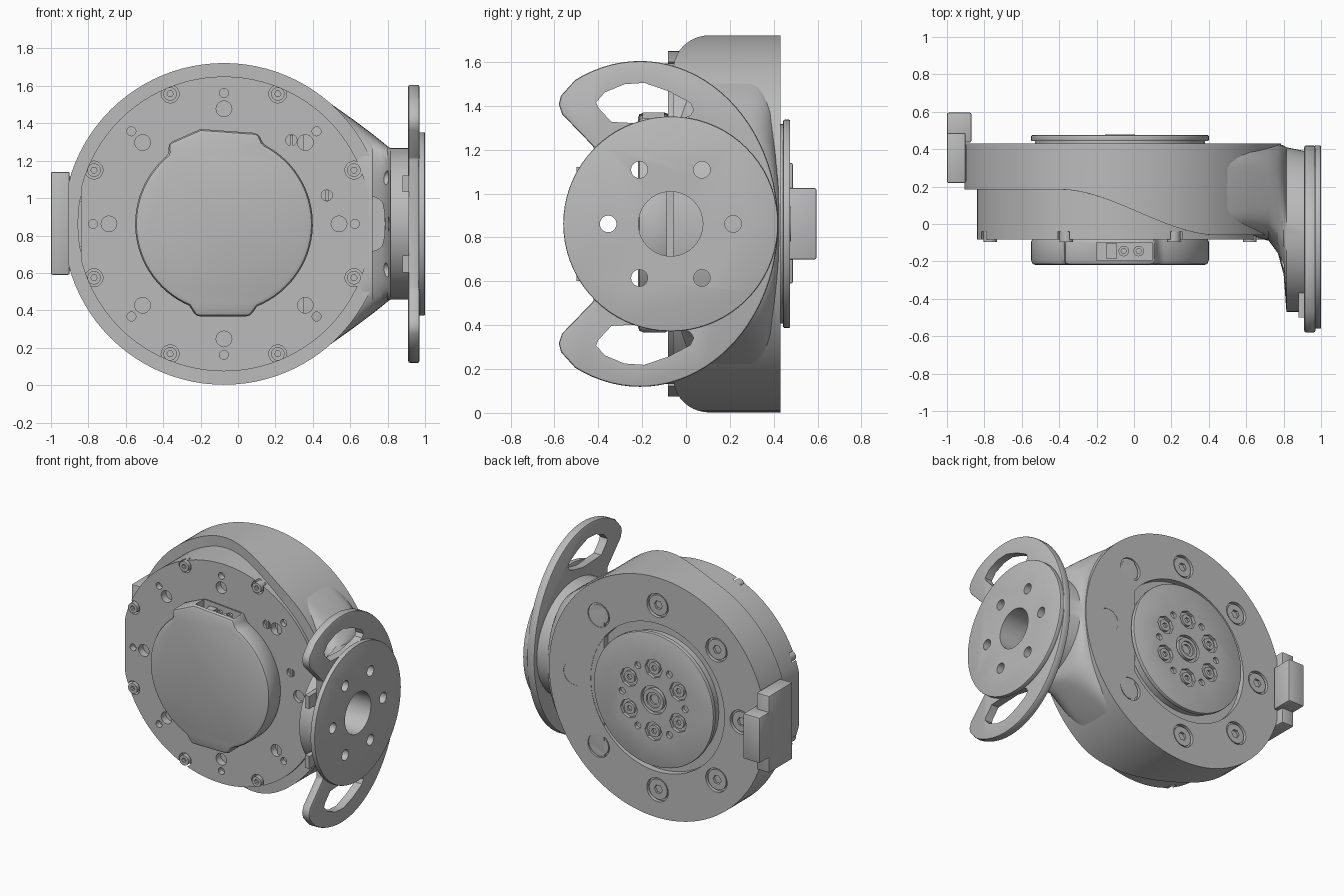
import bpy, bmesh, math
from math import cos, sin, pi, radians

if "Cube" in bpy.data.objects:
    bpy.data.objects.remove(bpy.data.objects["Cube"])

CX, CZ = -0.075, 0.862      # motor axis
FY = -0.07                  # side flange axis

metal = bpy.data.materials.new("cast_grey")
metal.use_nodes = True
metal.diffuse_color = (0.5, 0.5, 0.5, 1)
metal.node_tree.nodes["Principled BSDF"].inputs["Base Color"].default_value = (0.5, 0.5, 0.5, 1)


def circle(a, b, r, n=32, start=0.0):
    return [(a + r * cos(start + 2 * pi * i / n), b + r * sin(start + 2 * pi * i / n)) for i in range(n)]


def arc(a, b, r, d0, d1, n):
    steps = [radians(d0 + (d1 - d0) * i / n) for i in range(n + 1)]
    return [(a + r * cos(t), b + r * sin(t)) for t in steps]


def rect(a0, a1, b0, b1):
    return [(a0, b0), (a1, b0), (a1, b1), (a0, b1)]


def ring(radius, r, count, offset=0.0, n=20):
    """Circles spaced evenly round the motor axis."""
    return [circle(CX + x, CZ + z, r, n) for x, z in circle(0, 0, radius, count, radians(offset))]


def finish(name, bm):
    bmesh.ops.recalc_face_normals(bm, faces=bm.faces)
    mesh = bpy.data.meshes.new(name)
    bm.to_mesh(mesh)
    bm.free()
    mesh.materials.append(metal)
    ob = bpy.data.objects.new(name, mesh)
    bpy.context.collection.objects.link(ob)
    smooth(mesh)
    return ob


def smooth(mesh):
    for p in mesh.polygons:
        p.use_smooth = True
    mesh.set_sharp_from_angle(angle=radians(32))


def prism(name, outlines, lo, hi, axis="y", bevel=0.0):
    """Extrude one or more outlines along an axis."""
    place = {"x": lambda a, b, c: (c, a, b), "y": lambda a, b, c: (a, c, b), "z": lambda a, b, c: (a, b, c)}[axis]
    bm = bmesh.new()
    for pts in outlines:
        low = [bm.verts.new(place(a, b, lo)) for a, b in pts]
        high = [bm.verts.new(place(a, b, hi)) for a, b in pts]
        bm.faces.new(low)
        bm.faces.new(high)
        for i in range(len(pts)):
            j = (i + 1) % len(pts)
            bm.faces.new((low[i], low[j], high[j], high[i]))
    ob = finish(name, bm)
    if bevel:
        mod = ob.modifiers.new("bevel", "BEVEL")
        mod.width, mod.segments, mod.angle_limit = bevel, 2, radians(40)
        bake(ob)
    return ob


def loft(name, rows, close=False):
    """Skin rows of points; close joins the last row to the first."""
    bm = bmesh.new()
    vs = [[bm.verts.new(p) for p in row] for row in rows]
    n = len(vs[0])
    for k in range(len(vs) if close else len(vs) - 1):
        a, b = vs[k], vs[(k + 1) % len(vs)]
        for i in range(n):
            j = (i + 1) % n
            bm.faces.new((a[i], a[j], b[j], b[i]))
    if not close:
        bm.faces.new(vs[0])
        bm.faces.new(vs[-1])
    return finish(name, bm)


def bake(ob):
    dg = bpy.context.evaluated_depsgraph_get()
    mesh = bpy.data.meshes.new_from_object(ob.evaluated_get(dg), depsgraph=dg)
    ob.modifiers.clear()
    ob.data = mesh
    smooth(mesh)


def cut(ob, outlines, lo, hi, axis="y"):
    tool = prism("cutter", outlines, lo, hi, axis)
    mod = ob.modifiers.new("cut", "BOOLEAN")
    mod.operation, mod.object, mod.solver = "DIFFERENCE", tool, "EXACT"
    bake(ob)
    bpy.data.objects.remove(tool)


# Motor drum with notched rim and bolt holes on its front face
drum_outline = [(max(x, -0.84), z) for x, z in circle(CX, CZ, 0.788, 96)]
drum = prism("motor_drum", [drum_outline], -0.082, 0.385)
cut(drum, ring(0.752, 0.048, 8, 22.5), -0.2, -0.04)
cut(drum, ring(0.615, 0.042, 8), -0.2, -0.03)
cut(drum, ring(0.70, 0.024, 8), -0.2, -0.04)
spots = [(0.285, 1.31), (0.475, 1.015)]
cut(drum, [circle(x, z, 0.03, 20) for x, z in spots], -0.2, -0.06)
prism("face_plugs", [rect(x - 0.008, x + 0.008, z - 0.028, z + 0.028) for x, z in spots], -0.08, -0.05)
rim_screws = prism("rim_screws", ring(0.752, 0.036, 8, 22.5), -0.095, -0.03)
cut(rim_screws, ring(0.752, 0.017, 8, 22.5, 6), -0.2, -0.07)


# Outer housing whose front edge sweeps forward towards the flange side
def front_edge(x):
    t = min(max((x + 0.4) / 0.85, 0), 1)
    return 0.185 - 0.245 * t * t * (3 - 2 * t)


def housing_row(r, y=None):
    pts = [(max(x, -0.905), z) for x, z in circle(CX, CZ, r, 96)]
    return [(x, front_edge(x) if y is None else y, z) for x, z in pts]


housing = loft("housing", [housing_row(0.78), housing_row(0.86), housing_row(0.86, 0.43),
                           housing_row(0.53, 0.43), housing_row(0.53, 0.36), housing_row(0.78, 0.36)], True)
cut(housing, ring(0.66, 0.085, 8, 0, 28), 0.405, 0.6)
rear_screws = prism("rear_screws", ring(0.66, 0.072, 8, 0, 28), 0.38, 0.422)
cut(rear_screws, ring(0.66, 0.032, 8, 0, 6), 0.395, 0.6)

# Rear output disc with screw pockets and hub
prism("output_neck", [circle(CX, CZ, 0.455, 64)], 0.37, 0.45)
disc = prism("output_disc", [circle(CX, CZ, 0.475, 64)], 0.443, 0.475, bevel=0.006)
cut(disc, ring(0.225, 0.068, 6, 90, 8), 0.452, 0.6)
cut(disc, ring(0.25, 0.024, 6, 60), 0.452, 0.6)
cut(disc, [circle(CX, CZ, 0.10)], 0.452, 0.6)
pocket_screws = prism("pocket_screws", ring(0.225, 0.042, 6, 90), 0.445, 0.47)
cut(pocket_screws, ring(0.225, 0.02, 6, 90, 6), 0.455, 0.6)
hub = prism("output_hub", [circle(CX, CZ, 0.08)], 0.445, 0.478)
cut(hub, [circle(CX, CZ, 0.055)], 0.466, 0.6)
cut(hub, [circle(CX, CZ, 0.035)], 0.452, 0.6)

# Front cover with flat top and bottom tabs and a socket bay
cover_outline = (arc(CX, CZ, 0.475, -68, 64, 30)
                 + [(CX + 0.185, CZ + 0.485), (CX - 0.125, CZ + 0.507), (CX - 0.30, CZ + 0.43)]
                 + arc(CX, CZ, 0.475, 128, 247, 28)
                 + [(CX - 0.15, CZ - 0.495), (CX + 0.14, CZ - 0.495)])
cover = prism("front_cover", [cover_outline], -0.22, -0.07, bevel=0.025)
cut(cover, [rect(-0.2, 0.1, -0.195, -0.1)], 1.29, 1.5, "z")
prism("socket_block", [rect(-0.15, -0.09, -0.185, -0.105)], 1.28, 1.335, "z")
pins = [circle(x, -0.145, 0.028, 16) for x in (-0.055, 0.025)]
sockets = prism("sockets", pins, 1.28, 1.335, "z")
cut(sockets, [circle(x, -0.145, 0.014, 10) for x in (-0.055, 0.025)], 1.31, 1.4, "z")


# Neck blending the housing into the side flange
def section(x, y0, y1, h, e):
    pts = []
    for c, s in circle(0, 0, 1, 64):
        c, s = [math.copysign(abs(v) ** (2 / e), v) for v in (c, s)]
        pts.append((x, (y0 + y1) / 2 + (y1 - y0) / 2 * c, CZ + h * s))
    return pts


neck = loft("flange_neck", [section(*row) for row in (
    (0.35, -0.055, 0.428, 0.72, 6), (0.5, -0.055, 0.428, 0.64, 6), (0.62, -0.06, 0.428, 0.555, 5),
    (0.72, -0.09, 0.428, 0.48, 3.5), (0.77, -0.16, 0.427, 0.44, 3), (0.80, -0.27, 0.42, 0.415, 2.5),
    (0.815, -0.47, 0.41, 0.405, 2), (0.915, -0.47, 0.39, 0.405, 2))])

# Crescent plate with two curved slots
half = [(-0.21 + 0.63 * cos(radians(t)), 0.743 * sin(radians(t))) for t in range(2, 119, 4)]
half += [(-0.57, 0.585), (-0.58, 0.545), (-0.565, 0.50), (-0.42, 0.35)]
outline = half + [(y, -z) for y, z in reversed(half)]
crescent = prism("crescent_plate", [[(y, CZ + z) for y, z in outline]], 0.91, 0.97, "x", 0.01)
slot = [(-0.41, 0.555), (-0.37, 0.60), (-0.28, 0.637), (-0.19, 0.643), (-0.08, 0.605), (0.02, 0.552),
        (0.035, 0.52), (0.02, 0.495), (-0.02, 0.478), (-0.14, 0.455), (-0.34, 0.465), (-0.40, 0.53)]
cut(crescent, [[(y, CZ + s * z) for y, z in slot] for s in (1, -1)], 0.8, 1.1, "x")

# Round flange, drilled together with the plate and neck
flange = prism("side_flange", [circle(FY, CZ, 0.49, 72)], 0.965, 1.0, "x", 0.006)
bores = [circle(FY, CZ, 0.147, 40)]
bores += [circle(y, z, 0.038, 20) for y, z in circle(FY, CZ, 0.285, 6)]
for part in (neck, crescent, flange):
    cut(part, bores, 0.72, 1.1, "x")
lug_heights = (CZ - 0.215, CZ + 0.215)
prism("neck_lugs", [rect(-0.5, -0.36, z - 0.045, z + 0.045) for z in lug_heights], 0.88, 0.915, "x")

# Cable connector on the opposite side
prism("connector_body", [rect(-1.0, -0.9, 0.59, 1.14)], 0.22, 0.487, bevel=0.008)
prism("connector_plug", [rect(-1.0, -0.87, 0.70, 1.025)], 0.435, 0.595, bevel=0.008)
prism("connector_feet", [rect(-0.92, -0.83, 0.61, 0.745), rect(-0.92, -0.83, 0.98, 1.115)], 0.23, 0.42)
